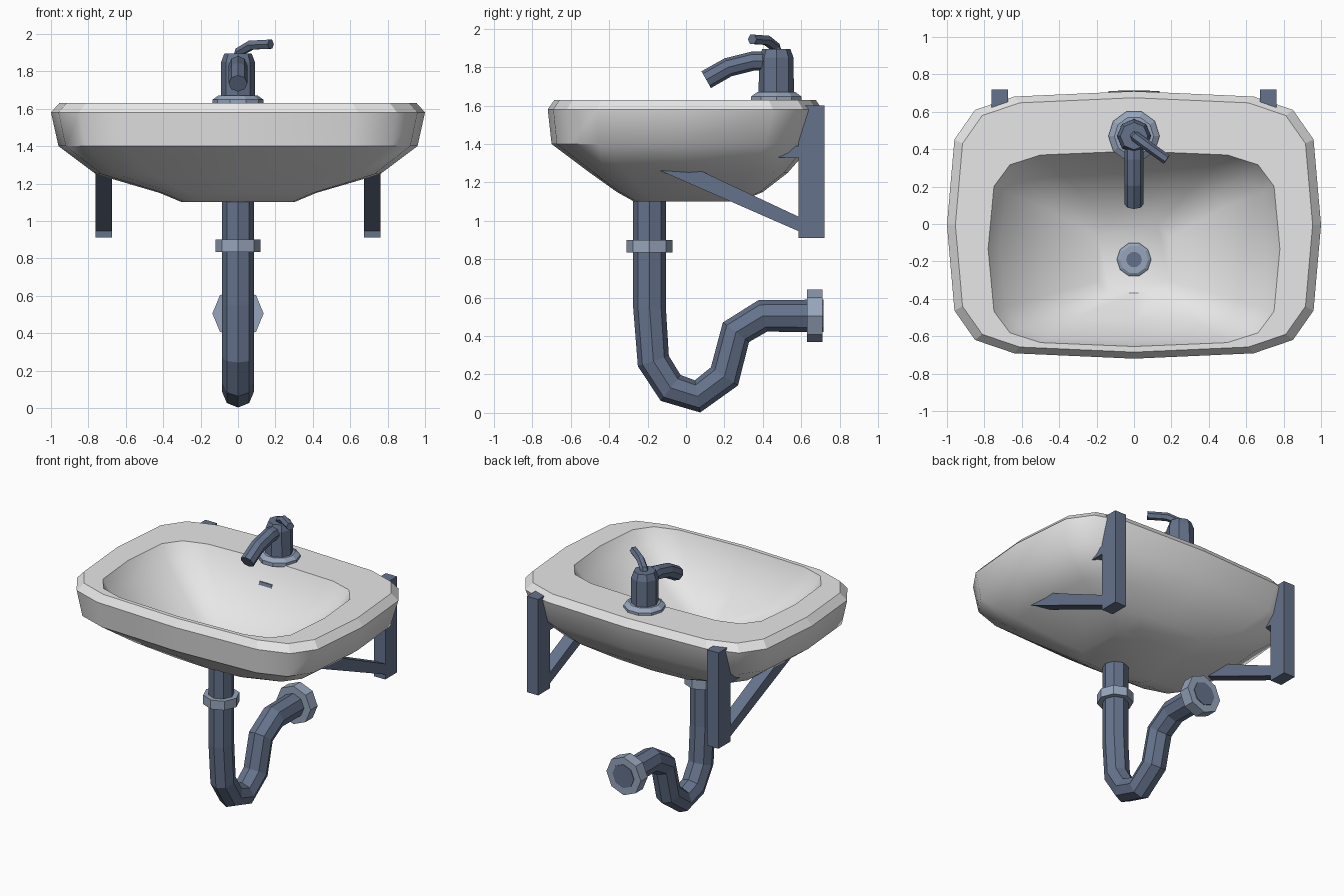
import bpy, bmesh, math
from mathutils import Vector

if "Cube" in bpy.data.objects:
    bpy.data.objects.remove(bpy.data.objects["Cube"])


def material(name, rgb):
    m = bpy.data.materials.new(name)
    m.diffuse_color = (*rgb, 1)
    m.use_nodes = True
    m.node_tree.nodes["Principled BSDF"].inputs["Base Color"].default_value = m.diffuse_color
    return m


CERAMIC = material("white ceramic", (0.80, 0.80, 0.80))
STEEL = material("dark steel", (0.13, 0.17, 0.26))
CHROME = material("light chrome", (0.31, 0.38, 0.50))


def finish(name, bm, mat):
    bmesh.ops.recalc_face_normals(bm, faces=bm.faces)
    mesh = bpy.data.meshes.new(name)
    bm.to_mesh(mesh)
    bm.free()
    mesh.materials.append(mat)
    ob = bpy.data.objects.new(name, mesh)
    bpy.context.collection.objects.link(ob)
    return ob


def loft(name, rings, mat):
    """Skin a list of point rings and cap both ends."""
    bm = bmesh.new()
    loops = [[bm.verts.new(p) for p in ring] for ring in rings]
    n = len(loops[0])
    for a, b in zip(loops, loops[1:]):
        for i in range(n):
            j = (i + 1) % n
            bm.faces.new((a[i], a[j], b[j], b[i]))
    bm.faces.new(loops[0])
    bm.faces.new(loops[-1])
    return finish(name, bm, mat)


def turned(name, centre, profile, mat, sides=8, axis="Z"):
    """Low-poly turned part from (radius, height) pairs."""
    rings = []
    for r, h in profile:
        ring = []
        for i in range(sides):
            a = math.tau * i / sides
            u, v = r * math.cos(a), r * math.sin(a)
            ring.append(Vector((u, v, h) if axis == "Z" else (u, h, v)) + Vector(centre))
        rings.append(ring)
    return loft(name, rings, mat)


def tube(name, path, radius, mat, sides=8, side_ref=(1, 0, 0)):
    """Sweep a polygon along a path with mitred joints."""
    pts = [Vector(p) for p in path]
    rings = []
    for i, p in enumerate(pts):
        before = (p - pts[i - 1]).normalized() if i else None
        after = (pts[i + 1] - p).normalized() if i < len(pts) - 1 else None
        t = ((before or after) + (after or before)).normalized()
        u = Vector(side_ref)
        u = (u - t * u.dot(t)).normalized()
        v = t.cross(u)
        rings.append([p + radius * (u * math.cos(math.tau * k / sides) + v * math.sin(math.tau * k / sides))
                      for k in range(sides)])
    return loft(name, rings, mat)


def prism(name, outline, x0, x1, mat):
    """Extrude a (y, z) outline across x."""
    return loft(name, [[(x, y, z) for y, z in outline] for x in (x0, x1)], mat)


# Basin: one rounded-rectangle outline lofted up the outside and down the bowl
QUARTER = [(1, 0), (0.96, 0.64), (0.85, 0.86), (0.64, 0.96)]
OUTLINE = QUARTER + [(0, 1)] + [(-x, y) for x, y in QUARTER[::-1]]
OUTLINE += [(x, -y) for x, y in OUTLINE[-2:0:-1]]


def basin_ring(z, half_x, front, back):
    mid, half = (front + back) / 2, (back - front) / 2
    return [(x * half_x, mid + y * half, z) for x, y in OUTLINE]


basin = loft("basin", [basin_ring(*r) for r in (
    (1.10, 0.30, -0.27, 0.28),
    (1.15, 0.42, -0.36, 0.40),
    (1.25, 0.76, -0.50, 0.53),
    (1.40, 0.96, -0.70, 0.66),
    (1.58, 1.00, -0.72, 0.71),
    (1.63, 0.955, -0.685, 0.675),
    (1.63, 0.78, -0.655, 0.39),
    (1.53, 0.715, -0.625, 0.345),
    (1.36, 0.50, -0.52, 0.22),
    (1.20, 0.20, -0.37, 0.00))], CERAMIC)
bpy.context.view_layer.objects.active = basin
basin.select_set(True)
bpy.ops.object.shade_smooth_by_angle(angle=math.radians(42))
for poly in basin.data.polygons:            # rim stays faceted
    if poly.center.z > 1.595:
        poly.use_smooth = False

# Bowl fittings
turned("drain_ring", (0, -0.19, 1.19), [(0.092, 0), (0.092, 0.025), (0.075, 0.035)], CHROME, 10)
turned("drain_hole", (0, -0.19, 1.222), [(0.042, 0), (0.042, 0.008)], STEEL, 10)
prism("overflow_slot", [(0.33, 1.482), (0.305, 1.482), (0.316, 1.502), (0.34, 1.502)], -0.05, 0.05, STEEL)

# Faucet
turned("faucet_base", (0, 0.47, 0), [(0.137, 1.62), (0.137, 1.648), (0.105, 1.67)], CHROME, 10)
turned("faucet_body", (0, 0.47, 0), [(0.092, 1.64), (0.09, 1.85), (0.073, 1.895)], STEEL, 8)
tube("faucet_spout", [(0, 0.47, 1.83), (0, 0.35, 1.832), (0, 0.22, 1.80), (0, 0.105, 1.735)], 0.05, STEEL)
tube("faucet_lever", [(0, 0.475, 1.87), (0.01, 0.465, 1.905), (0.07, 0.42, 1.94), (0.175, 0.345, 1.945)],
     0.028, STEEL, 6, (0.6, 0.8, 0))

# Waste pipe with trap bend, collar and wall flange
tube("waste_pipe", [(0, y, z) for y, z in (
    (-0.19, 1.15), (-0.19, 0.55), (-0.17, 0.27), (-0.08, 0.13), (0.06, 0.086),
    (0.20, 0.19), (0.26, 0.42), (0.40, 0.505), (0.715, 0.505))], 0.085, STEEL)
turned("pipe_collar", (0, -0.19, 0), [(0.12, 0.835), (0.12, 0.90)], CHROME)
turned("wall_flange", (0, 0, 0.505), [(0.137, 0.63), (0.137, 0.71)], CHROME, 8, "Y")

# Mirrored wall brackets
for side, s in (("left", -1), ("right", 1)):
    x0, x1 = s * 0.673, s * 0.763
    prism(side + "_bracket_post", [(0.585, 0.91), (0.72, 0.91), (0.72, 1.60), (0.585, 1.60)], x0, x1, STEEL)
    prism(side + "_bracket_strut", [(0.60, 0.94), (0.60, 1.015), (0.06, 1.268), (-0.15, 1.268)], x0, x1, STEEL)
    prism(side + "_bracket_arm", [(0.35, 1.33), (0.60, 1.33), (0.60, 1.39), (0.35, 1.39)], x0, x1, STEEL)
